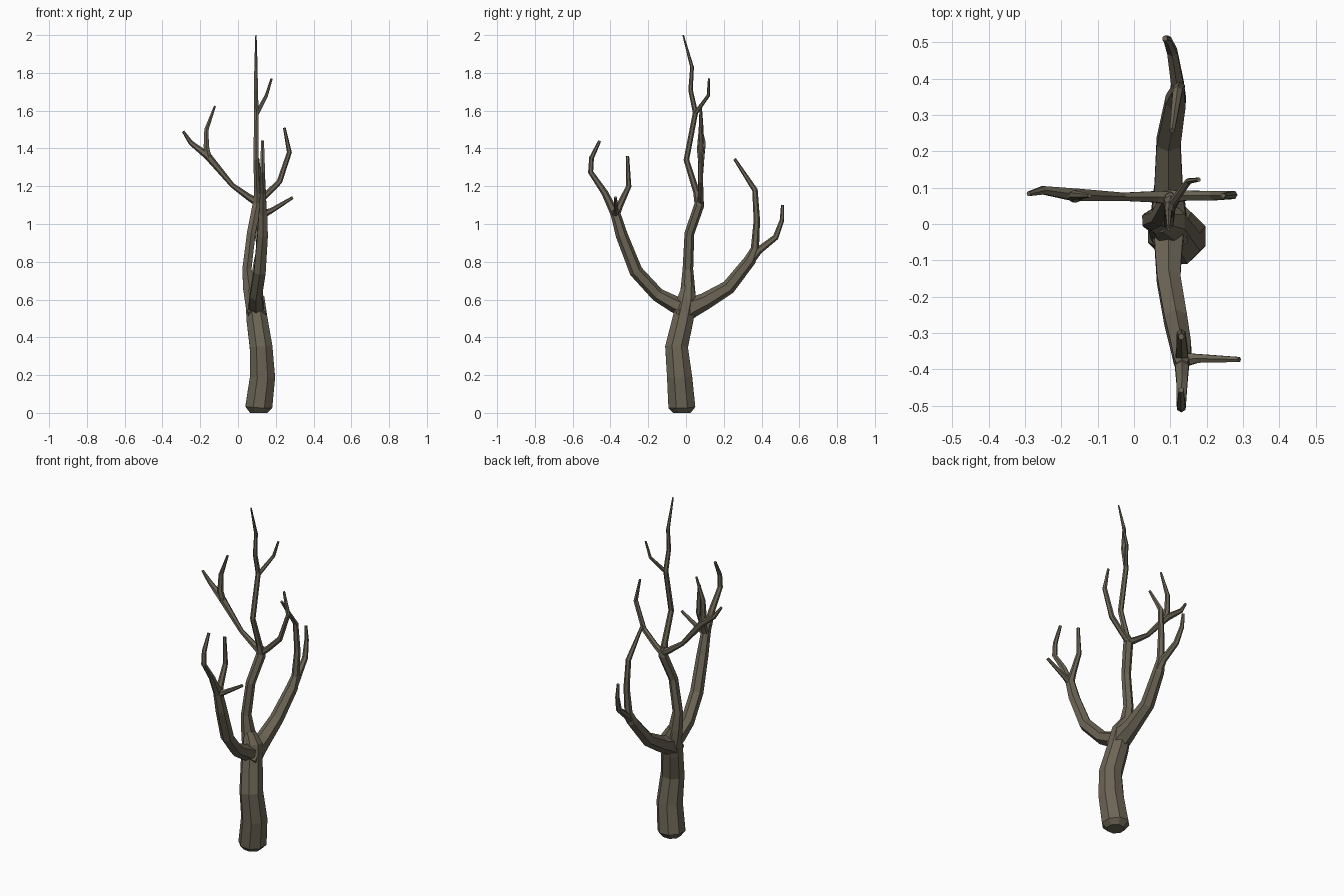
import bpy, bmesh, math
from mathutils import Vector

bark = bpy.data.materials.new("grey_brown_bark")
bark.diffuse_color = (0.15, 0.13, 0.092, 1)


def limb(name, pts, sides=6):
    """Faceted tapering tube through (x, y, z, radius) points."""
    bm = bmesh.new()
    P = [Vector(p[:3]) for p in pts]
    dirs = [(b - a).normalized() for a, b in zip(P, P[1:])]
    side = Vector((1, 0, 0)) if abs(dirs[0].x) < 0.8 else Vector((0, 1, 0))
    rings = []
    for i, p in enumerate(P):
        t = (dirs[max(i - 1, 0)] + dirs[min(i, len(dirs) - 1)]).normalized()
        side = (side - t * side.dot(t)).normalized()
        up = t.cross(side)
        ring = []
        for k in range(sides):
            a = 2 * math.pi * (k + 0.5) / sides
            ring.append(bm.verts.new(p + (side * math.cos(a) + up * math.sin(a)) * pts[i][3]))
        rings.append(ring)
    for r, s in zip(rings, rings[1:]):
        for k in range(sides):
            n = (k + 1) % sides
            bm.faces.new((r[k], r[n], s[n], s[k]))
    bm.faces.new(rings[0][::-1])
    bm.faces.new(rings[-1])
    bmesh.ops.recalc_face_normals(bm, faces=bm.faces)
    me = bpy.data.meshes.new(name)
    bm.to_mesh(me)
    bm.free()
    me.materials.append(bark)
    bpy.context.collection.objects.link(bpy.data.objects.new(name, me))


# Trunk and the central leader that carries on above the fork
limb("trunk", [(.11, -.022, 0, .05), (.11, -.022, .03, .077), (.13, -.034, .19, .072),
               (.122, -.05, .35, .065), (.1, -.015, .5, .06), (.09, .005, .6, .055),
               (.065, .01, .66, .036)], 8)
limb("central_leader", [(.085, .005, .56, .05), (.06, .01, .66, .038), (.047, .01, .76, .028),
                        (.07, .018, .95, .026), (.1, .07, 1.1, .027), (.1, .072, 1.15, .015)])
limb("top_leader", [(.1, .07, 1.1, .024), (.1, .055, 1.17, .017), (.095, .002, 1.34, .015),
                    (.097, .05, 1.59, .014), (.095, .024, 1.71, .012),
                    (.095, .032, 1.83, .01), (.095, -.015, 2.0, .004)])
limb("top_twig", [(.097, .046, 1.58, .012), (.15, .118, 1.68, .009), (.178, .122, 1.77, .006)])

# Side branches of the leader, along x
limb("left_bough", [(.11, .07, 1.11, .022), (.06, .075, 1.14, .018), (-.03, .075, 1.205, .013),
                    (-.16, .08, 1.36, .02), (-.25, .093, 1.43, .013), (-.29, .083, 1.49, .007)])
limb("left_twig", [(-.155, .078, 1.35, .018), (-.168, .075, 1.41, .016),
                   (-.167, .08, 1.5, .013), (-.122, .078, 1.625, .006)])
limb("right_bough", [(.09, .075, 1.11, .022), (.14, .078, 1.145, .016), (.22, .078, 1.225, .015),
                     (.272, .08, 1.38, .013), (.245, .078, 1.51, .007)])

# Front limb, reaching towards -y
limb("front_limb", [(.1, .02, .54, .05), (.095, -.06, .575, .044), (.095, -.15, .625, .037),
                    (.115, -.265, .75, .036), (.13, -.34, .94, .032),
                    (.132, -.375, 1.06, .026), (.132, -.39, 1.1, .018)])
limb("front_outer_twig", [(.132, -.37, 1.04, .024), (.132, -.43, 1.165, .018),
                          (.13, -.505, 1.275, .014), (.13, -.5, 1.35, .013),
                          (.13, -.457, 1.44, .008)])
limb("front_inner_twig", [(.132, -.375, 1.04, .022), (.132, -.35, 1.1, .018),
                          (.13, -.303, 1.2, .014), (.13, -.31, 1.36, .009)])
limb("front_side_twig", [(.125, -.375, 1.05, .024), (.175, -.37, 1.07, .014),
                         (.29, -.373, 1.14, .008)])

# Back limb, reaching towards +y
limb("back_limb", [(.1, -.04, .51, .055), (.095, .03, .56, .055), (.095, .1, .59, .045),
                   (.095, .225, .665, .038), (.115, .34, .81, .032),
                   (.12, .365, .87, .022), (.125, .375, 1.02, .017),
                   (.12, .365, 1.18, .015), (.105, .257, 1.345, .008)])
limb("back_outer_twig", [(.118, .325, .79, .027), (.12, .385, .86, .02), (.105, .475, .93, .016),
                         (.092, .508, 1.02, .012), (.085, .511, 1.1, .008)])
